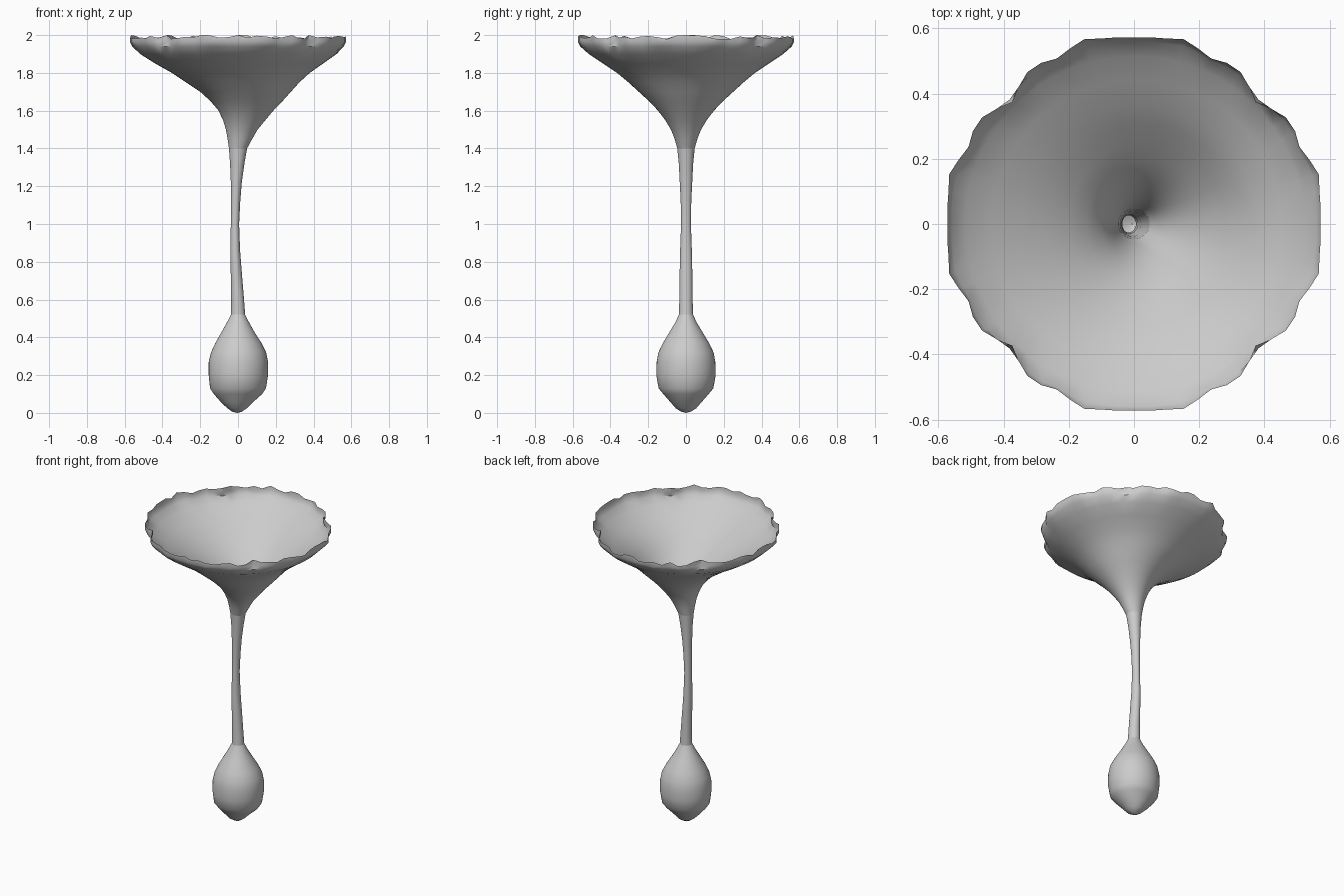
import bpy, math, random

random.seed(4)
SEG = 72


def ring(z, cx, rx, ry):
    return [(cx + rx * math.cos(2 * math.pi * i / SEG),
             ry * math.sin(2 * math.pi * i / SEG), z) for i in range(SEG)]


def loft(name, rings):
    # open thin skin through a stack of rings
    verts = [v for r in rings for v in r]
    faces = [(j * SEG + i, j * SEG + (i + 1) % SEG,
              (j + 1) * SEG + (i + 1) % SEG, (j + 1) * SEG + i)
             for j in range(len(rings) - 1) for i in range(SEG)]
    mesh = bpy.data.meshes.new(name)
    mesh.from_pydata(verts, [], faces)
    mesh.update()
    ob = bpy.data.objects.new(name, mesh)
    bpy.context.collection.objects.link(ob)
    bpy.context.view_layer.objects.active = ob
    ob.select_set(True)
    bpy.ops.object.shade_smooth_by_angle(angle=math.radians(40))
    ob.select_set(False)
    return ob


# rows are z, centre x, radius x, radius y
joint_low = (0.52, 0.0, 0.038, 0.038)
joint_high = (1.40, 0.0, 0.048, 0.046)

# hollow drop at the foot
bulb = [(0.0, -0.005, 0.001, 0.001), (0.006, -0.005, 0.025, 0.025), (0.025, -0.005, 0.052, 0.055),
        (0.06, -0.005, 0.088, 0.085), (0.10, 0.0, 0.128, 0.12), (0.13, 0.0, 0.148, 0.145),
        (0.20, 0.002, 0.157, 0.157), (0.27, 0.002, 0.157, 0.155), (0.32, 0.003, 0.146, 0.146),
        (0.37, 0.002, 0.122, 0.122), (0.43, 0.0, 0.086, 0.086), (0.48, 0.0, 0.058, 0.056), joint_low]
loft("bulb", [ring(*r) for r in bulb])

# narrow, slightly bowed stem
stem = [joint_low, (0.60, -0.002, 0.034, 0.035), (0.72, -0.008, 0.03, 0.034),
        (0.86, -0.015, 0.026, 0.031), (1.00, -0.016, 0.022, 0.026), (1.12, -0.013, 0.025, 0.028),
        (1.22, -0.009, 0.029, 0.033), (1.32, -0.004, 0.038, 0.038), joint_high]
loft("stem", [ring(*r) for r in stem])

# flaring cup
cup = [joint_high, (1.45, 0.01, 0.065, 0.06), (1.50, 0.02, 0.084, 0.08), (1.55, 0.033, 0.112, 0.11),
       (1.60, 0.042, 0.145, 0.148), (1.65, 0.045, 0.19, 0.195), (1.70, 0.04, 0.24, 0.25),
       (1.75, 0.025, 0.30, 0.305), (1.80, 0.015, 0.365, 0.365), (1.85, 0.006, 0.445, 0.44),
       (1.90, 0.002, 0.52, 0.515)]
rings = [ring(*r) for r in cup]

# notched rim: radius by angle within one eighth of the circle
NOTCH = [(0, 0.572), (10, 0.578), (17.5, 0.592), (22.5, 0.555), (32, 0.575),
         (36, 0.568), (45, 0.528)]


def rim_radius(deg):
    a = deg % 90
    a = min(a, 90 - a)
    for (a0, r0), (a1, r1) in zip(NOTCH, NOTCH[1:]):
        if a <= a1:
            return r0 + (r1 - r0) * (a - a0) / (a1 - a0)
    return NOTCH[-1][1]


def rim(z, blend, jag):
    out = []
    for i in range(SEG):
        d = 360 * i / SEG
        r = blend * rim_radius(d) + (1 - blend) * 0.55
        a = math.radians(d)
        out.append((r * math.cos(a), r * math.sin(a), z - jag * random.random()))
    return out


rings += [rim(1.94, 0.45, 0), rim(1.965, 1.0, 0), rim(2.0, 1.0, 0.022)]
# keep a few high points so the full height is reached
rings[-1] = [(x, y, 2.0 if i % 9 == 0 else z) for i, (x, y, z) in enumerate(rings[-1])]
loft("cup", rings)
